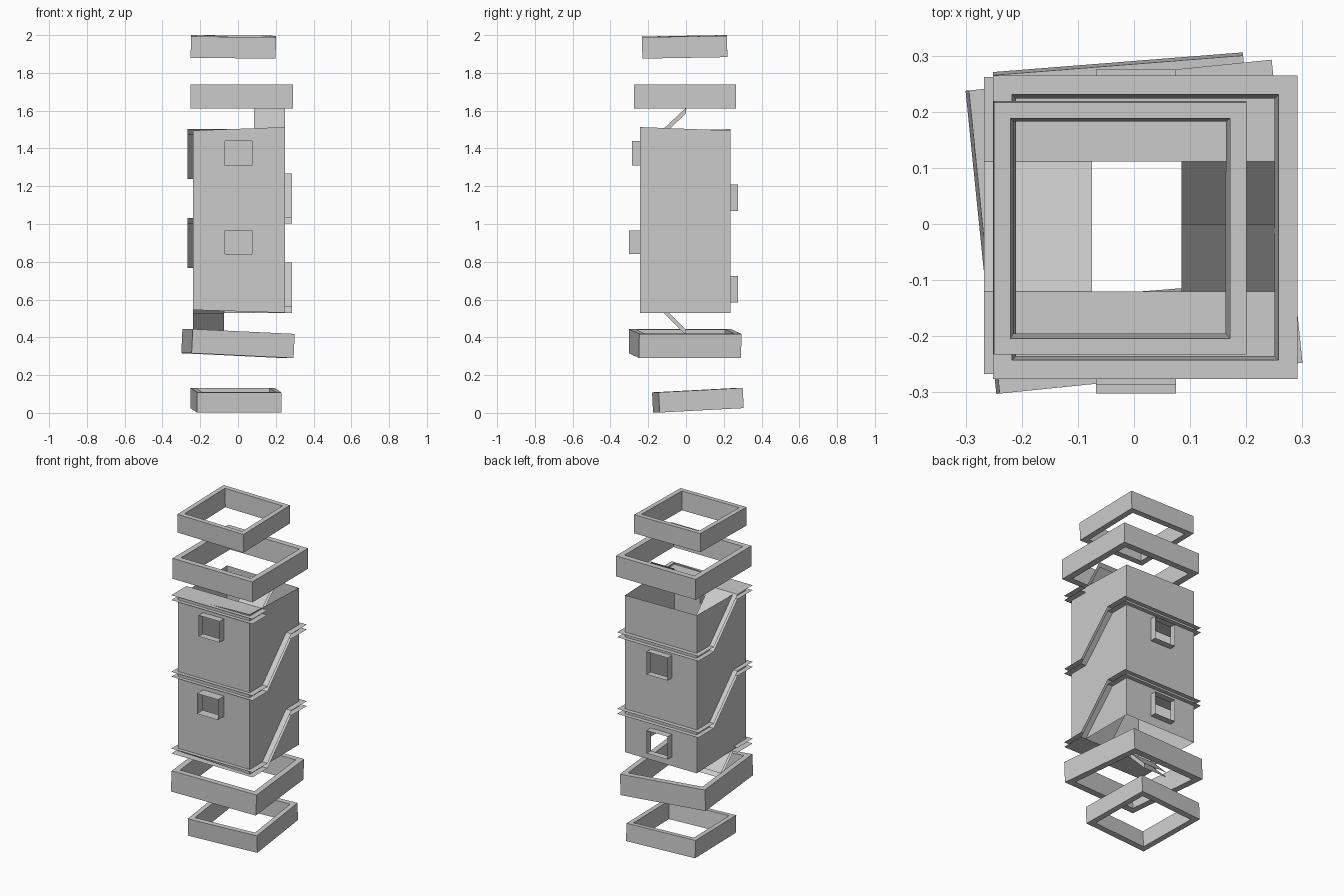
import bpy
from math import radians

if "Cube" in bpy.data.objects:
    bpy.data.objects.remove(bpy.data.objects["Cube"])


def mesh_object(name, verts, faces):
    mesh = bpy.data.meshes.new(name)
    mesh.from_pydata(verts, [], faces)
    mesh.update()
    obj = bpy.data.objects.new(name, mesh)
    bpy.context.collection.objects.link(obj)
    return obj


# Square ring with a slightly tapered inner wall
def ring(name, centre, sx, sy, height, rot=(0, 0, 0), rim=0.031):
    def square(inset, z):
        a, b = sx / 2 - inset, sy / 2 - inset
        return [(-a, -b, z), (a, -b, z), (a, b, z), (-a, b, z)]
    h = height / 2
    verts = square(0, -h) + square(0, h) + square(rim, h) + square(rim + 0.007, -h)
    faces = []
    for loop in range(4):
        nxt = (loop + 1) % 4
        for i in range(4):
            j = (i + 1) % 4
            faces.append((loop * 4 + i, loop * 4 + j, nxt * 4 + j, nxt * 4 + i))
    obj = mesh_object(name, verts, faces)
    obj.location = centre
    obj.rotation_euler = [radians(a) for a in rot]


ring("top_ring", (-0.025, -0.007, 1.938), 0.45, 0.45, 0.113, (1, 0.5, 0), 0.029)
ring("upper_ring", (0.02, -0.006, 1.675), 0.543, 0.541, 0.126, rim=0.034)
ring("lower_ring", (0, -0.005, 0.367), 0.543, 0.543, 0.128, (0, 2.7, 5.8), 0.034)
ring("base_ring", (-0.011, 0.063, 0.067), 0.447, 0.447, 0.107, (3, 0, 4.5), 0.029)

# Tower walls: open shell with window openings
X0, X1, Y0, Y1 = -0.238, 0.25, -0.243, 0.235
BOTTOM = {(X0, Y0): 0.545, (X1, Y0): 0.53, (X1, Y1): 0.53, (X0, Y1): 0.53}
TOP = {(X0, Y0): 1.495, (X1, Y0): 1.513, (X1, Y1): 1.495, (X0, Y1): 1.502}


def window_wall(name, y, windows):
    wx0, wx1 = -0.068, 0.075
    xs = [X0, wx0, wx1, X1]
    zs = [z for w in windows for z in w]
    verts, faces = [], []
    for x in xs:
        t = (x - X0) / (X1 - X0)
        lo = BOTTOM[X0, y] * (1 - t) + BOTTOM[X1, y] * t
        hi = TOP[X0, y] * (1 - t) + TOP[X1, y] * t
        verts += [(x, y, z) for z in [lo] + zs + [hi]]
    n = len(zs) + 2
    for c in range(3):
        for r in range(n - 1):
            if c == 1 and r % 2 == 1:
                continue
            f = (c * n + r, (c + 1) * n + r, (c + 1) * n + r + 1, c * n + r + 1)
            faces.append(f if y < 0 else f[::-1])
    mesh_object(name, verts, faces)


def side_wall(name, x):
    verts = [(x, y, d[x, y]) for d in (BOTTOM, TOP) for y in (Y0, Y1)]
    f = (0, 1, 3, 2)
    mesh_object(name, verts, [f if x > 0 else f[::-1]])


front = [(0.84, 0.965), (1.31, 1.44)]
back = [(0.585, 0.725), (1.07, 1.21)]
window_wall("front_wall", Y0, front)
window_wall("back_wall", Y1, back)
side_wall("right_wall", X1)
side_wall("left_wall", X0)


# Window frames: thin sleeves standing out from the wall
def window_frame(name, y_wall, y_out, z0, z1):
    x0, x1 = -0.068, 0.075
    verts = [(x, y, z) for y in (y_wall, y_out)
             for x, z in ((x0, z0), (x1, z0), (x1, z1), (x0, z1))]
    faces = []
    for i in range(4):
        j = (i + 1) % 4
        f = (i, i + 4, j + 4, j)
        faces.append(f if y_out > 0 else f[::-1])
    mesh_object(name, verts, faces)


for i, (z, out) in enumerate(zip(front, (-0.302, -0.286))):
    window_frame(f"front_window_{i}", Y0, out, *z)
for i, z in enumerate(back):
    window_frame(f"back_window_{i}", Y1, 0.275, *z)

# Spiral walkway: slabs with open outer sides, around a central well
HX0, HX1, HY0, HY1 = -0.075, 0.085, -0.12, 0.111
OX0, OX1, OY0, OY1 = -0.267, 0.285, -0.267, 0.262
THICK = 0.03


def slab(name, x0, x1, ya, za, yb, zb, inner):
    top = [(x0, ya, za), (x1, ya, za), (x1, yb, zb), (x0, yb, zb)]
    verts = top + [(x, y, z - THICK) for x, y, z in top]
    return mesh_object(name, verts, [(0, 1, 2, 3), (7, 6, 5, 4)] + inner)


def landing(name, ya, yb, z, edge):
    slab(name, OX0, OX1, ya, z, yb, z, [])
    mesh_object(name + "_edge",
                [(HX0, edge, z), (HX1, edge, z),
                 (HX1, edge, z - THICK), (HX0, edge, z - THICK)], [(0, 1, 2, 3)])


LEFT_EDGE, RIGHT_EDGE = [(1, 5, 6, 2)], [(0, 3, 7, 4)]
levels = [0.56, 0.797, 1.032, 1.268, 1.503]
for i, z in enumerate(levels):
    if i % 2 == 0:
        landing(f"front_landing_{i}", OY0, HY0, z, HY0)
    else:
        landing(f"back_landing_{i}", HY1, OY1, z, HY1)
    if i < 4:
        up = levels[i + 1]
        if i % 2 == 0:
            slab(f"right_ramp_{i}", HX1, OX1, HY0, z, HY1, up, RIGHT_EDGE)
        else:
            slab(f"left_ramp_{i}", OX0, HX0, HY0, up, HY1, z, LEFT_EDGE)

# Half ramps leading out of the top and bottom of the tower
slab("top_half_ramp", HX1, X1, HY0, 1.503, 0, 1.615, RIGHT_EDGE)
slab("bottom_half_ramp", X0, HX0, HY0, 0.56, 0, 0.44, LEFT_EDGE)
